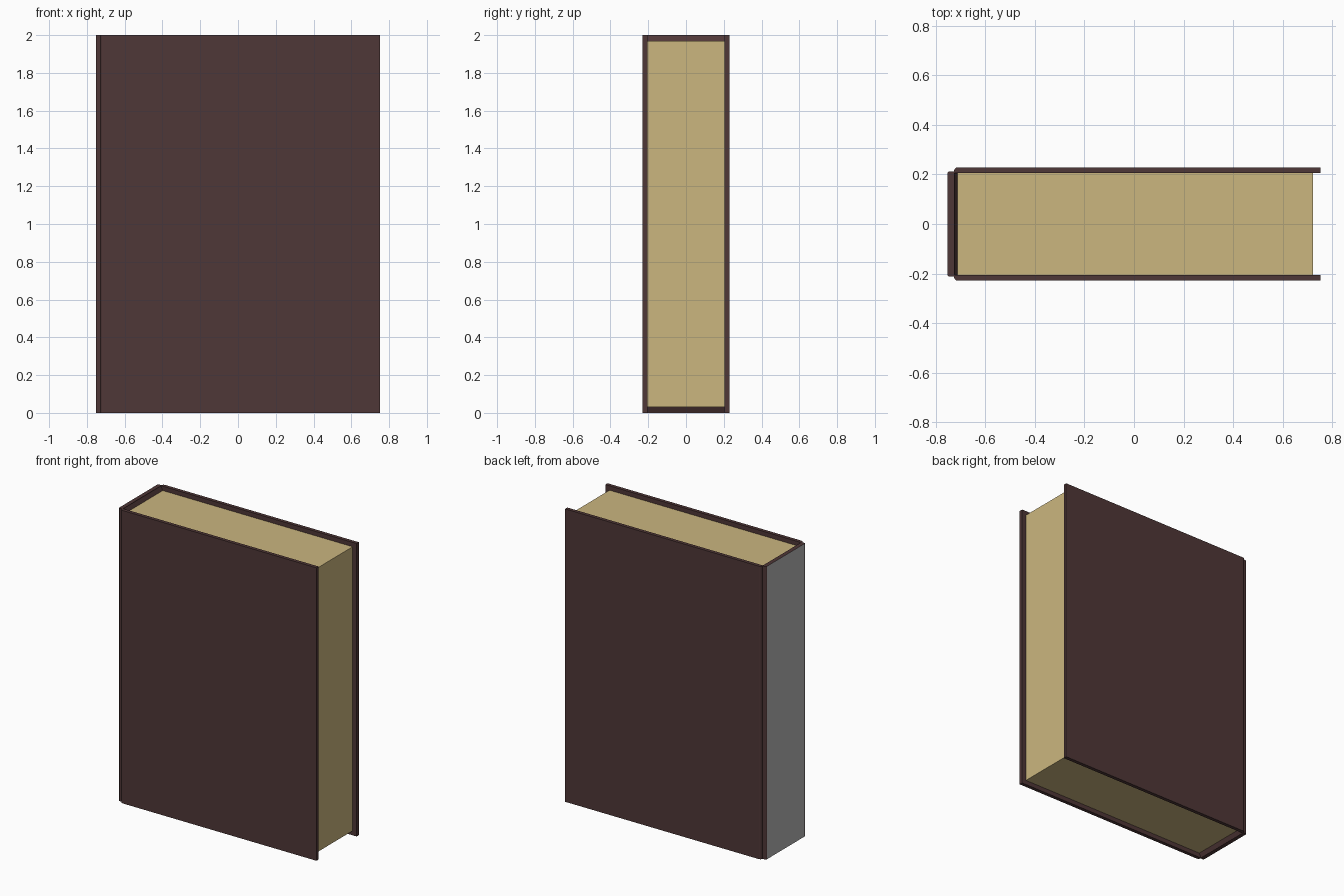
import bpy, bmesh

if "Cube" in bpy.data.objects:
    bpy.data.objects.remove(bpy.data.objects["Cube"])


def material(name, color):
    m = bpy.data.materials.new(name)
    m.diffuse_color = (*color, 1)
    m.use_nodes = True
    m.node_tree.nodes["Principled BSDF"].inputs["Base Color"].default_value = m.diffuse_color
    return m


brown = material("dark brown leather", (0.078, 0.038, 0.038))
cream = material("cream paper", (0.597, 0.468, 0.212))
gray = material("gray spine label", (0.47, 0.47, 0.47))


def box(name, lo, hi, mats, round_edges=None, radius=0.01):
    """Box between two corners; vertical edges passing the rule are rounded."""
    bm = bmesh.new()
    bmesh.ops.create_cube(bm, size=1)
    for v in bm.verts:
        v.co = [lo[i] if v.co[i] < 0 else hi[i] for i in range(3)]
    if round_edges:
        edges = [e for e in bm.edges
                 if abs(e.verts[0].co.z - e.verts[1].co.z) > 0.1
                 and round_edges(e.verts[0].co)]
        bmesh.ops.bevel(bm, geom=edges, offset=radius, segments=3,
                        profile=0.5, affect='EDGES')
    bmesh.ops.recalc_face_normals(bm, faces=bm.faces[:])
    mesh = bpy.data.meshes.new(name)
    bm.to_mesh(mesh)
    bm.free()
    for m in mats:
        mesh.materials.append(m)
    obj = bpy.data.objects.new(name, mesh)
    bpy.context.collection.objects.link(obj)
    return obj


# Page block, set in from the cover edges
box("page_block", (-0.713, -0.205, 0.03), (0.722, 0.205, 1.97), [cream])

# Front cover board, mirrored to make the back one
covers = box("covers", (-0.727, -0.229, 0), (0.753, -0.205, 2), [brown],
             lambda c: c.x < 0 and c.y < -0.22, 0.016)
mirror = covers.modifiers.new("mirror", 'MIRROR')
mirror.use_axis = (False, True, False)

# Spine board with rounded outer corners and a gray flat outer face
spine = box("spine", (-0.753, -0.212, 0), (-0.725, 0.212, 2), [brown, gray],
            lambda c: c.x < -0.74, 0.008)
for f in spine.data.polygons:
    f.material_index = int(f.normal.x < -0.99)

# Lining between spine and pages, sloping in at the top and bottom
lining = box("spine_lining", (-0.726, -0.205, 0.003), (-0.712, 0.205, 1.997), [brown])
for v in lining.data.vertices:
    if v.co.x > -0.72:
        v.co.z = 0.03 if v.co.z < 1 else 1.97
